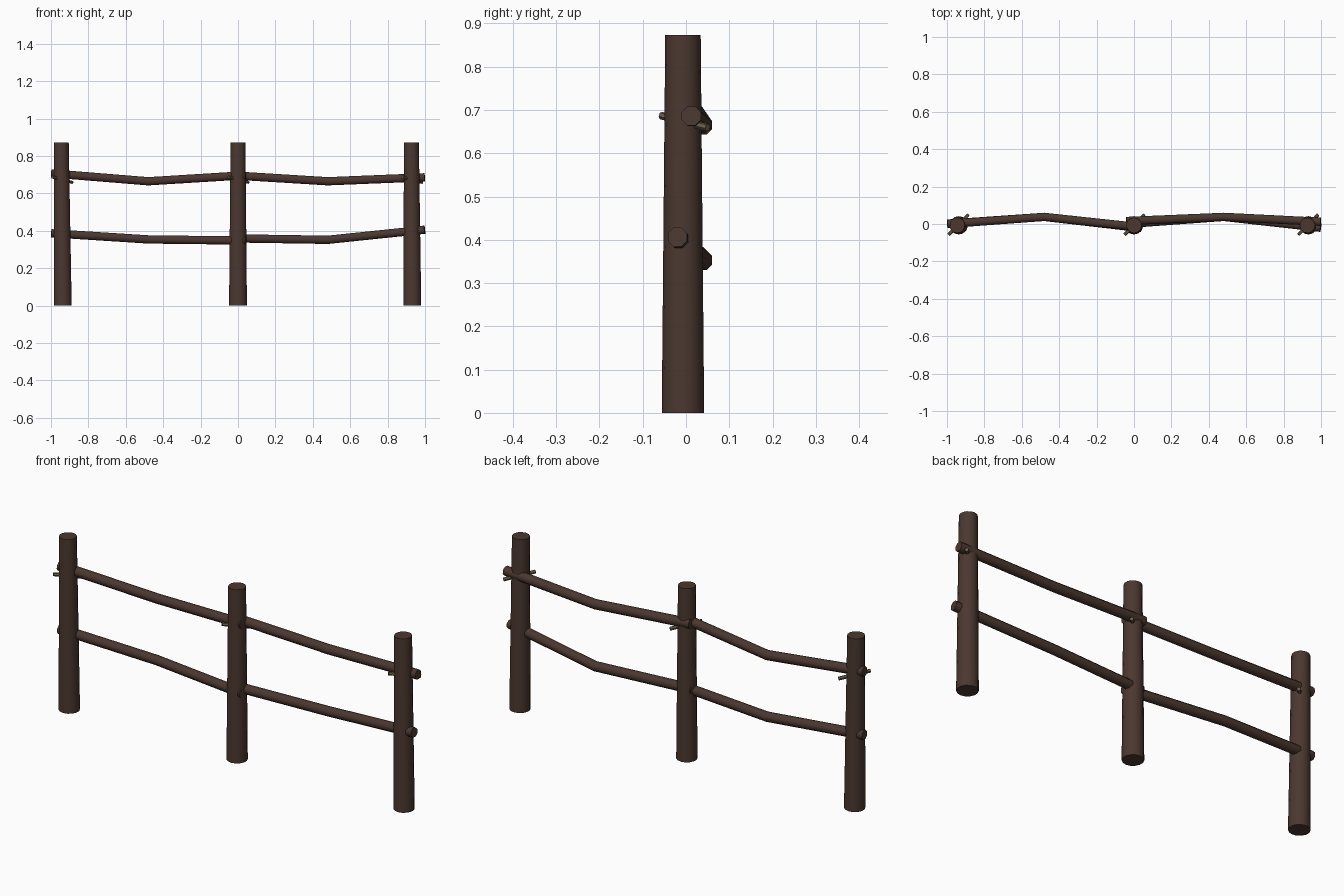
import bpy, bmesh, math
from mathutils import Vector

cube = bpy.data.objects.get("Cube")
if cube:
    bpy.data.objects.remove(cube, do_unlink=True)


def material(name, rgb):
    mat = bpy.data.materials.new(name)
    mat.use_nodes = True
    mat.diffuse_color = (*rgb, 1)
    mat.node_tree.nodes["Principled BSDF"].inputs["Base Color"].default_value = (*rgb, 1)
    return mat


bark = material("dark brown wood", (0.07, 0.039, 0.029))
peg_wood = material("olive twig", (0.15, 0.115, 0.072))


def log(name, path, radii, sides, mat):
    """Capped round log swept along a path, with one radius per point."""
    pts = [Vector(p) for p in path]
    bm = bmesh.new()
    rings = []
    for i, p in enumerate(pts):
        axis = (pts[min(i + 1, len(pts) - 1)] - pts[max(i - 1, 0)]).normalized()
        side = axis.cross(Vector((0, 1, 0))).normalized()
        up = axis.cross(side)
        ring = []
        for k in range(sides):
            a = math.tau * (k + 0.5) / sides
            ring.append(bm.verts.new(p + radii[i] * (math.cos(a) * side + math.sin(a) * up)))
        rings.append(ring)
    for low, high in zip(rings, rings[1:]):
        for k in range(sides):
            n = (k + 1) % sides
            bm.faces.new((low[k], low[n], high[n], high[k]))
    bm.faces.new(rings[0])
    bm.faces.new(rings[-1])
    bmesh.ops.recalc_face_normals(bm, faces=bm.faces)
    mesh = bpy.data.meshes.new(name)
    bm.to_mesh(mesh)
    bm.free()
    mesh.materials.append(mat)
    obj = bpy.data.objects.new(name, mesh)
    bpy.context.collection.objects.link(obj)
    bpy.ops.object.select_all(action="DESELECT")
    obj.select_set(True)
    bpy.context.view_layer.objects.active = obj
    bpy.ops.object.shade_smooth_by_angle(angle=math.radians(50))
    return obj


# Tapered posts, each with a thin peg driven diagonally through it
for name, foot, top in (("right", -0.937, -0.945), ("middle", 0, 0), ("left", 0.932, 0.927)):
    log(name + "_post", [(foot, -0.007, 0), (top, -0.007, 0.873)], (0.049, 0.041), 14, bark)
    x = (foot + top) / 2
    log(name + "_peg", [(x - 0.05, -0.057, 0.687), (x + 0.055, 0.05, 0.659)],
        (0.009, 0.009), 6, peg_wood)

# Bent rails, two on each side of the middle post
rails = {
    "right_upper_rail": [(-0.998, 0.0, 0.707), (-0.48, 0.038, 0.665), (0.04, -0.018, 0.697)],
    "right_lower_rail": [(-0.998, 0.002, 0.387), (-0.48, 0.038, 0.354), (0.04, -0.022, 0.348)],
    "left_upper_rail": [(-0.04, 0.016, 0.697), (0.48, 0.038, 0.665), (0.998, 0.012, 0.686)],
    "left_lower_rail": [(-0.04, 0.0, 0.36), (0.48, 0.038, 0.352), (0.998, -0.02, 0.406)],
}
for name, path in rails.items():
    log(name, path, (0.024, 0.024, 0.024), 8, bark)
